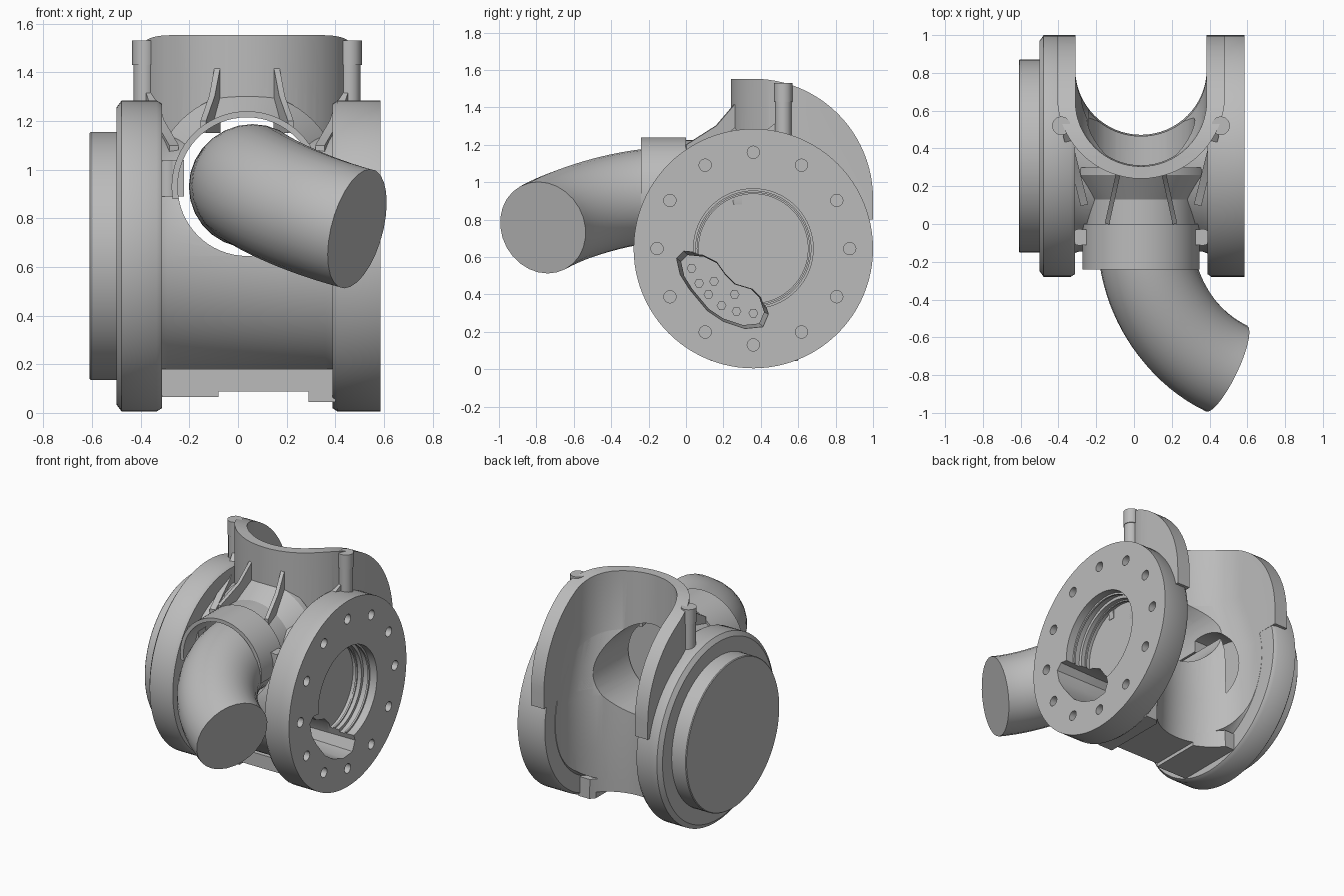
import bpy, bmesh
from math import sin, cos, pi
from mathutils import Vector

if "Cube" in bpy.data.objects:
    bpy.data.objects.remove(bpy.data.objects["Cube"])

metal = bpy.data.materials.new("cast_grey")
metal.use_nodes = True
metal.diffuse_color = (0.5, 0.5, 0.5, 1)
metal.node_tree.nodes["Principled BSDF"].inputs["Base Color"].default_value = (0.5, 0.5, 0.5, 1)

CY, CZ = 0.36, 0.645      # axle line, along x
MX, PZ = 0.037, 0.93      # middle of the throat, height of the pipe port


def place(p, axis, t):
    a, b = p
    return {"x": (t, a, b), "y": (a, t, b), "z": (a, b, t)}[axis]


def loft(name, sections):
    """Solid skinned through equal rings of points, with closed ends."""
    bm = bmesh.new()
    rings = [[bm.verts.new(p) for p in s] for s in sections]
    n = len(rings[0])
    for r, s in zip(rings, rings[1:]):
        for i in range(n):
            j = (i + 1) % n
            bm.faces.new((r[i], r[j], s[j], s[i]))
    bm.faces.new(rings[0])
    bm.faces.new(rings[-1])
    bmesh.ops.recalc_face_normals(bm, faces=bm.faces)
    me = bpy.data.meshes.new(name)
    bm.to_mesh(me)
    bm.free()
    ob = bpy.data.objects.new(name, me)
    bpy.context.collection.objects.link(ob)
    me.materials.append(metal)
    return ob


def prism(name, pts, axis, lo, hi):
    return loft(name, [[place(p, axis, t) for p in pts] for t in (lo, hi)])


def circle(c, r, n=64):
    return [(c[0] + r * cos(2 * pi * i / n), c[1] + r * sin(2 * pi * i / n)) for i in range(n)]


def turned(name, c, axis, steps, n=64):
    """Round part from (position, radius) steps along an axis."""
    return loft(name, [[place(p, axis, t) for p in circle(c, r, n)] for t, r in steps])


def box(name, x, y, z):
    return prism(name, [(x[0], y[0]), (x[1], y[0]), (x[1], y[1]), (x[0], y[1])], "z", *z)


def boolean(ob, tools, op="DIFFERENCE"):
    for t in tools:
        m = ob.modifiers.new("cut", "BOOLEAN")
        m.operation, m.object, m.solver = op, t, "EXACT"
    bpy.context.view_layer.update()
    me = bpy.data.meshes.new_from_object(ob.evaluated_get(bpy.context.evaluated_depsgraph_get()))
    ob.modifiers.clear()
    ob.data = me


def u_shape(cy, r, end):
    """Half circle open towards the back, with straight sides."""
    arc = [(MX - r * cos(pi * i / 32), cy - r * sin(pi * i / 32)) for i in range(33)]
    return [(MX - r, end)] + arc + [(MX + r, end)]


# Cutters
throat = loft("throat_cutter", [[place(p, "z", z) for p in u_shape(cy, 0.348, 1.3)]
              for z, cy in ((-0.1, 0.8), (0.4, 0.82), (0.75, 0.81), (0.95, 0.74), (1.15, 0.66), (1.7, 0.65))])
port = turned("port_cutter", (MX, PZ), "y", [(-0.5, 0.285), (0.9, 0.285)])
bore = turned("bore_cutter", (CY, CZ), "x", [(0.415, 0.3), (0.48, 0.3), (0.481, 0.32), (0.7, 0.32)])
pocket = turned("pocket_cutter", (CY, CZ), "x", [(-0.42, 0.32), (-0.24, 0.32)])
bean = [(-0.06, 0.6), (-0.04, 0.51), (0.01, 0.43), (0.11, 0.31), (0.2, 0.25), (0.32, 0.21),
        (0.42, 0.22), (0.45, 0.29), (0.42, 0.38), (0.37, 0.43), (0.27, 0.46), (0.21, 0.52),
        (0.16, 0.59), (0.08, 0.63), (-0.02, 0.64)]
small = [(0.2 + (y - 0.2) * 0.87, 0.41 + (z - 0.41) * 0.87) for y, z in bean]
kidney = loft("kidney_cutter", [[place(p, "x", x) for p in pts]
              for x, pts in ((-0.1, small), (0.3, small), (0.7, bean))])
bolts = [turned("bolt_hole_cutter", (CY + 0.515 * cos(a * pi / 6), CZ + 0.515 * sin(a * pi / 6)),
                "x", [(0.48, 0.033), (0.7, 0.033)], 16) for a in range(12)]
low_half = box("lower_half_cutter", (-1, 1), (-1, 1), (0, 0.88))
cutters = [throat, port, bore, pocket, kidney, low_half] + bolts

# Bolted flange with bore and kidney opening
flange = turned("bolted_flange", (CY, CZ), "x", [(0.388, 0.625), (0.41, 0.64), (0.585, 0.64)], 96)
boolean(flange, [bore, kidney] + bolts)
for x in (0.44, 0.52):
    seal = turned("bore_ring", (CY, CZ), "x", [(x, 0.325), (x + 0.012, 0.325)])
    hole = turned("ring_cutter", (CY, CZ), "x", [(x - 0.1, 0.292 if x < 0.5 else 0.308), (x + 0.1, 0.292 if x < 0.5 else 0.308)])
    boolean(seal, [hole, kidney])
    cutters.append(hole)

# Closed flange with stepped cover
cover = turned("closed_flange", (CY, CZ), "x", [(-0.61, 0.505), (-0.605, 0.51), (-0.5, 0.51), (-0.5, 0.61),
               (-0.478, 0.64), (-0.335, 0.64), (-0.312, 0.625)], 96)
boolean(cover, [pocket])

# Drum between the flanges
drum = turned("drum_body", (CY, CZ), "x", [(-0.33, 0.52), (-0.29, 0.505), (0.36, 0.505), (0.4, 0.52)], 96)
boolean(drum, [throat, port, kidney, pocket])
for name, x, z in (("bottom_pad_large", (-0.32, -0.08), 0.065), ("bottom_pad_middle", (-0.09, 0.3), 0.088),
                   ("bottom_pad_small", (0.29, 0.4), 0.045)):
    pad = box(name, x, (0.13, 0.6), (z, 0.18))
    boolean(pad, [throat])

# Open collar with rounded cheeks
cheek = [(0.1, 0.8), (0.1, 1.553), (0.36, 1.553)]
cheek += [(0.36 + 0.64 * sin(pi * i / 48), 0.913 + 0.64 * cos(pi * i / 48)) for i in range(1, 25)] + [(1.0, 0.8)]
collar = prism("open_collar", u_shape(0.685, 0.445, 1.2), "z", 0.7, 1.7)
profile = prism("cheek_profile", cheek, "x", -0.8, 0.8)
boolean(collar, [profile], "INTERSECT")
boolean(collar, [throat, port, bore, pocket, kidney])
cutters.append(profile)

# Half ring around the pipe, widening to the collar
ring = turned("pipe_clamp_ring", (MX, PZ), "y", [(-0.24, 0.31), (0.0, 0.31), (0.0, 0.295),
              (0.13, 0.295), (0.26, 0.385), (0.3, 0.385)])
boolean(ring, [port, low_half, throat])


# Ribs and bolt bosses
def rib(name, a, b, foot, w=0.012):
    a, b = Vector(a), Vector(b)
    side = (b - a).cross(Vector((0, 0, 1))).normalized() * w
    mid = a.lerp(b, 0.6) - Vector((0, 0, 0.035))
    pts = [a, mid, b, Vector((b.x, b.y, foot)), Vector((a.x, a.y, min(foot, a.z - 0.05)))]
    return loft(name, [[p + side for p in pts], [p - side for p in pts]])


for s, tag in ((-1, "right"), (1, "left")):
    rib(tag + "_front_rib", (MX + s * 0.18, 0.0, 1.2), (MX + s * 0.12, 0.27, 1.43), 1.15)
    rib(tag + "_side_rib", (MX + s * 0.3, 0.1, 1.1), (MX + s * 0.4, 0.5, 1.33), 1.1, 0.02)
    turned(tag + "_bolt_post", (MX + s * 0.422, 0.52), "z", [(1.15, 0.045), (1.43, 0.045), (1.43, 0.05), (1.53, 0.05)], 12)
    turned(tag + "_clamp_lug", (MX + s * 0.325, -0.07), "z", [(0.89, 0.045), (1.04, 0.045)], 12)
    box(tag + "_lug_web", (MX + s * 0.3 - 0.04, MX + s * 0.3 + 0.04), (-0.11, -0.03), (0.89, 1.04))

# Small bolts on the kidney floor
for y, z in ((0.03, 0.54), (0.07, 0.46), (0.15, 0.47), (0.12, 0.4), (0.19, 0.34), (0.26, 0.4), (0.27, 0.31), (0.36, 0.3)):
    turned("inner_bolt", (y, z), "x", [(-0.12, 0.026), (-0.08, 0.026)], 6)

# Bent pipe
curve = bpy.data.curves.new("bent_pipe", "CURVE")
curve.dimensions = "3D"
curve.bevel_depth, curve.bevel_resolution = 0.252, 12
curve.resolution_u, curve.use_fill_caps = 20, True
sp = curve.splines.new("BEZIER")
sp.bezier_points.add(2)
end, aim = Vector((0.49, -0.765, 0.757)), Vector((0.876, -0.42, -0.236))
path = [((0.05, 0.2, PZ), (0.05, 0.3, PZ), (0.05, 0.1, PZ)),
        ((0.06, -0.1, 0.935), (0.055, 0.0, 0.935), (0.07, -0.36, 0.925)),
        (end, end - aim * 0.3, end + aim * 0.1)]
for bp, (co, hl, hr) in zip(sp.bezier_points, path):
    bp.handle_left_type = bp.handle_right_type = "FREE"
    bp.co, bp.handle_left, bp.handle_right = co, hl, hr
tube = bpy.data.objects.new("pipe_path", curve)
bpy.context.collection.objects.link(tube)
bpy.context.view_layer.update()
mesh = bpy.data.meshes.new_from_object(tube.evaluated_get(bpy.context.evaluated_depsgraph_get()))
bpy.data.objects.remove(tube)
mesh.materials.clear()
mesh.materials.append(metal)
pipe = bpy.data.objects.new("bent_pipe", mesh)
bpy.context.collection.objects.link(pipe)

# Remove helpers, then smooth the rounded faces
for c in cutters:
    bpy.data.objects.remove(c)
bpy.ops.object.select_all(action="DESELECT")
for ob in bpy.context.scene.objects:
    if ob.type == "MESH":
        ob.select_set(True)
        bpy.context.view_layer.objects.active = ob
bpy.ops.object.shade_smooth_by_angle(angle=0.6)
